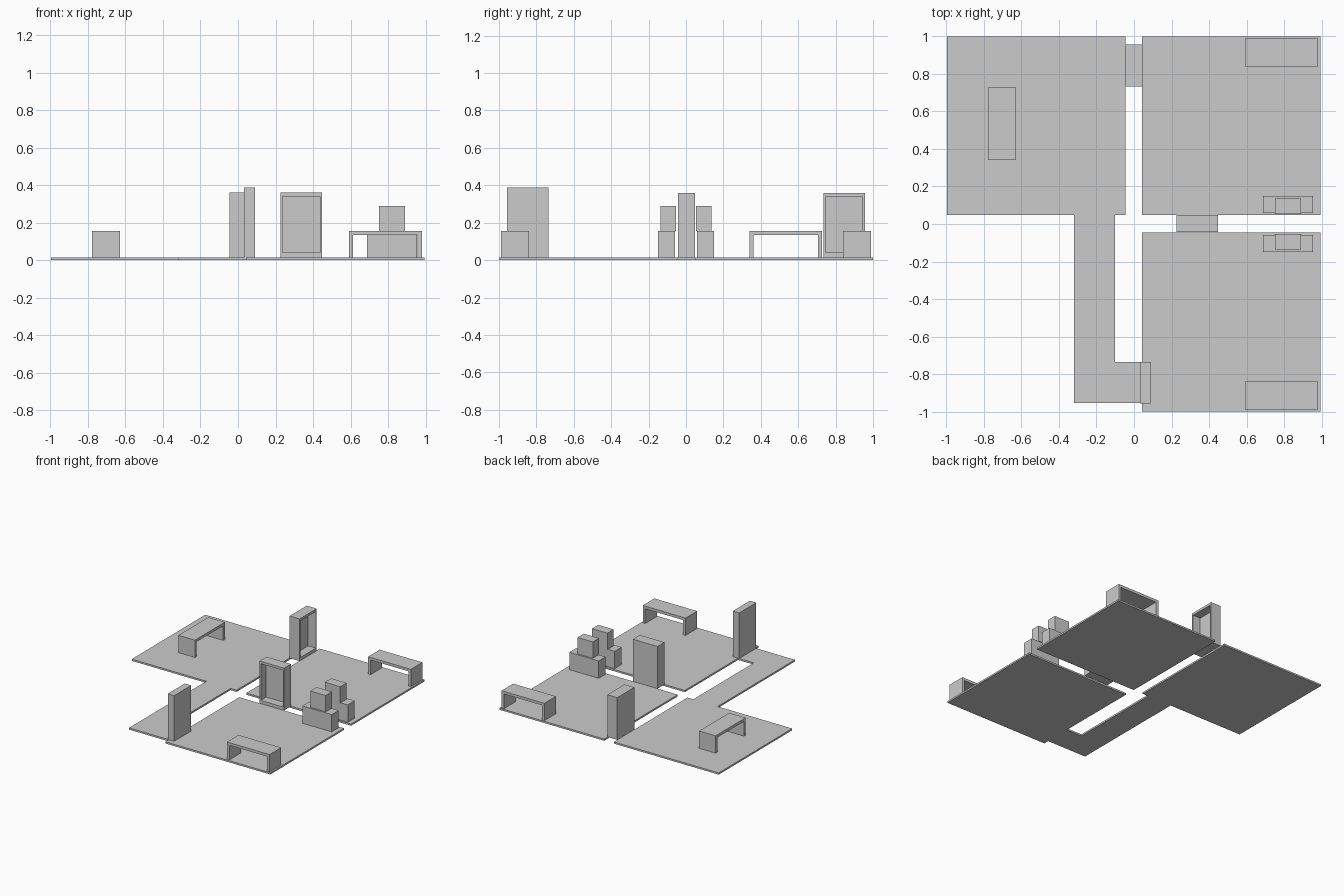
import bpy, bmesh
from math import radians
from mathutils import Vector, Matrix

if "Cube" in bpy.data.objects:
    bpy.data.objects.remove(bpy.data.objects["Cube"])

FLOOR = 0.014  # floor slab thickness


def finish(name, bm, matrix=None):
    if matrix:
        bm.transform(matrix)
    bmesh.ops.recalc_face_normals(bm, faces=bm.faces[:])
    mesh = bpy.data.meshes.new(name)
    bm.to_mesh(mesh)
    bm.free()
    ob = bpy.data.objects.new(name, mesh)
    bpy.context.collection.objects.link(ob)
    return ob


def make_box(x0, x1, y0, y1, z0, z1):
    bm = bmesh.new()
    bmesh.ops.create_cube(bm, size=1)
    for v in bm.verts:
        v.co = Vector((x1 if v.co.x > 0 else x0,
                       y1 if v.co.y > 0 else y0,
                       z1 if v.co.z > 0 else z0))
    return bm


def box(name, *bounds):
    return finish(name, make_box(*bounds))


def prism(name, points, direction, matrix=None):
    bm = bmesh.new()
    face = bm.faces.new([bm.verts.new(p) for p in points])
    ext = bmesh.ops.extrude_face_region(bm, geom=[face])["geom"]
    verts = [g for g in ext if isinstance(g, bmesh.types.BMVert)]
    bmesh.ops.translate(bm, verts=verts, vec=direction)
    return finish(name, bm, matrix)


def place(x, y, angle=0):
    return Matrix.Translation((x, y, 0)) @ Matrix.Rotation(radians(angle), 4, 'Z')


def recessed_door(name, x, y, angle):
    # slab with a deep panel sunk into its front (-y) face
    bm = make_box(-0.111, 0.111, -0.045, 0.045, FLOOR, 0.36)
    bm.faces.ensure_lookup_table()
    bm.normal_update()
    front = min(bm.faces, key=lambda f: f.calc_center_median().y)
    bmesh.ops.inset_region(bm, faces=[front], thickness=0.01)
    for v in front.verts:
        v.co.x = 0.1 if v.co.x > 0 else -0.1
        v.co.z = 0.34 if v.co.z > 0.18 else 0.04
    ext = bmesh.ops.extrude_face_region(bm, geom=[front])["geom"]
    if front.is_valid:
        bmesh.ops.delete(bm, geom=[front], context='FACES_ONLY')
    verts = [g for g in ext if isinstance(g, bmesh.types.BMVert)]
    bmesh.ops.translate(bm, verts=verts, vec=(0, 0.07, 0))
    finish(name, bm, place(x, y, angle))


def bench(name, x, y, angle=0):
    # upside-down U profile
    w, t, h = 0.194, 0.022, 0.156
    pts = [(-w, FLOOR), (-w, h), (w, h), (w, FLOOR),
           (w - t, FLOOR), (w - t, h - t), (t - w, h - t), (t - w, FLOOR)]
    prism(name, [(px, -0.075, pz) for px, pz in pts], (0, 0.15, 0),
          place(x, y, angle))


# floors
box("back_left_floor", -0.997, -0.046, 0.047, 1, 0, FLOOR)
box("back_right_floor", 0.042, 0.993, 0.047, 1, 0, FLOOR)
box("front_right_floor", 0.042, 0.993, -1, -0.044, 0, FLOOR)
corridor = [(-0.32, 0.047), (-0.32, -0.955), (0.042, -0.955),
            (0.042, -0.735), (-0.1, -0.735), (-0.1, 0.047)]
prism("corridor_floor", [(x, y, 0) for x, y in corridor], (0, 0, FLOOR))

# doors
recessed_door("back_door", 0, 0.845, 90)
recessed_door("middle_door", 0.337, 0.002, 0)
box("corridor_door", 0.032, 0.09, -0.956, -0.735, FLOOR, 0.388)

# tables
bench("left_table", -0.704, 0.534, 90)
bench("back_table", 0.786, 0.915)
bench("front_table", 0.786, -0.915)

# cabinets with stacked boxes on both sides of the dividing gap
for side, s in (("back", 1), ("front", -1)):
    ys = sorted((s * 0.059, s * 0.149))
    box(side + "_cabinet", 0.688, 0.955, *ys, FLOOR, 0.156)
    ys = sorted((s * 0.054, s * 0.135))
    box(side + "_cabinet_top_box", 0.751, 0.89, *ys, 0.156, 0.29)
